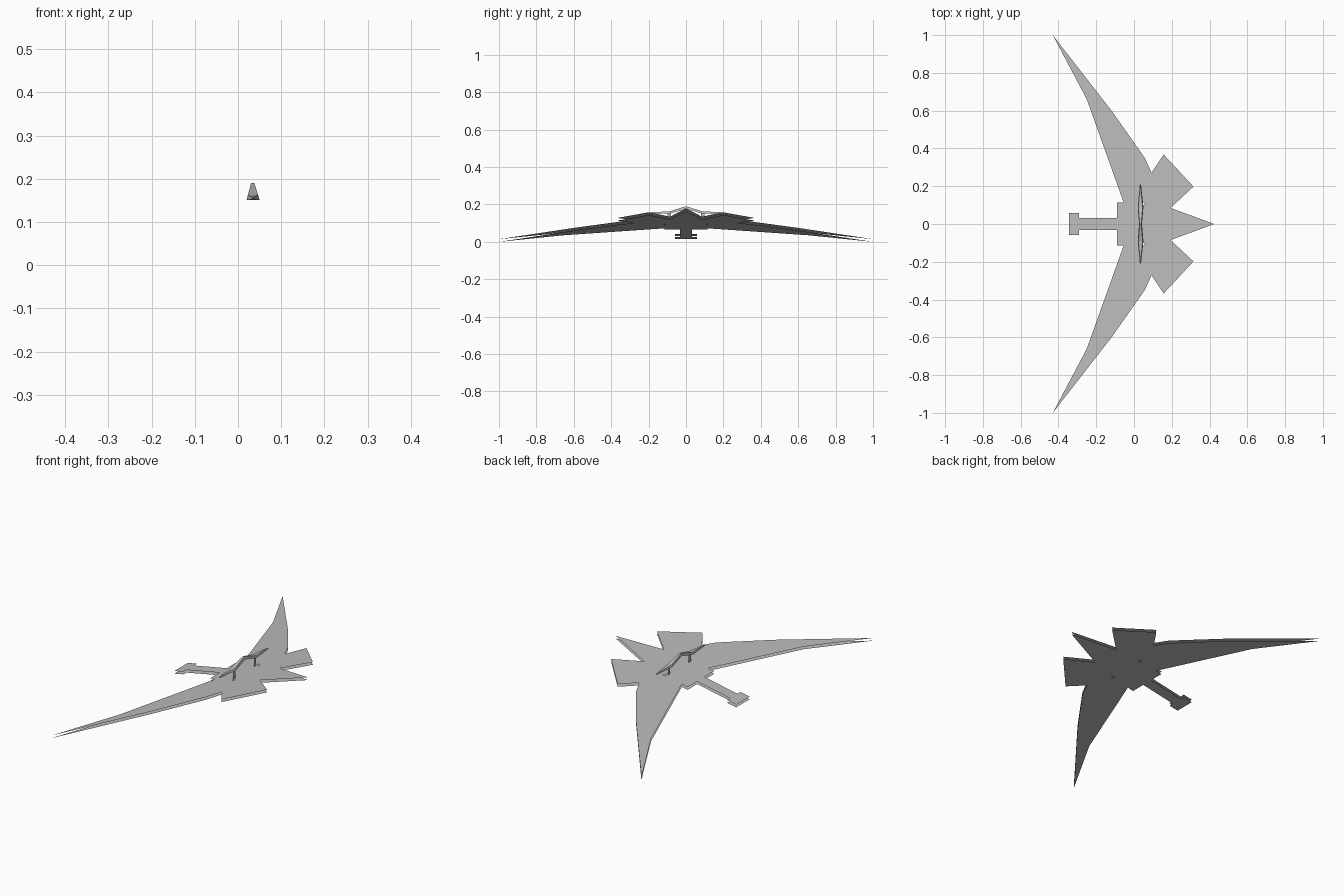
import bpy, bmesh

cube = bpy.data.objects.get("Cube")
if cube:
    bpy.data.objects.remove(cube, do_unlink=True)

# Single grey finish
grey = bpy.data.materials.new("light_grey")
grey.use_nodes = True
COLOR = (0.5, 0.5, 0.5, 1.0)
grey.diffuse_color = COLOR
grey.node_tree.nodes["Principled BSDF"].inputs["Base Color"].default_value = COLOR

SLOPE, DECK, GAP = 0.193, 0.0975, 0.0145   # nose-up tilt, deck height, skin spacing


def deck(x):
    return DECK + SLOPE * x


def finish(name, bm):
    mesh = bpy.data.meshes.new(name)
    bm.to_mesh(mesh)
    bm.free()
    mesh.materials.append(grey)
    obj = bpy.data.objects.new(name, mesh)
    bpy.context.collection.objects.link(obj)
    return obj


def skins(name, outline):
    """Upper and lower skin following the tilted deck plane."""
    bm = bmesh.new()
    for drop, up in ((0, True), (GAP, False)):
        f = bm.faces.new([bm.verts.new((x, y, deck(x) - drop)) for x, y in outline])
        f.normal_update()
        if (f.normal.z > 0) != up:
            f.normal_flip()
    bmesh.ops.triangulate(bm, faces=bm.faces[:])
    return finish(name, bm)


def mirrored(half):
    """Close a half outline across the centre line."""
    return half + [(x, -y) for x, y in reversed(half) if y > 0]


# Hull with pointed nose and small notches beside the struts
skins("hull", mirrored([(-0.09, 0.115), (-0.055, 0.115), (0.042, 0.115), (0.05, 0.095),
                        (0.06, 0.115), (0.193, 0.085), (0.425, 0)]))

# Tail boom with a wider end plate
skins("tail_boom", mirrored([(-0.345, 0.058), (-0.29, 0.058), (-0.29, 0.032), (-0.09, 0.032)]))

# Swept wings and forward fins
WING = [(-0.055, 0.115), (0.042, 0.115), (0.06, 0.115), (0.093, 0.272), (0.057, 0.35),
        (-0.115, 0.595), (-0.43, 1.0), (-0.25, 0.66)]
FIN = [(0.06, 0.115), (0.193, 0.085), (0.315, 0.198), (0.157, 0.368), (0.093, 0.272)]
for side, s in (("far", 1), ("near", -1)):
    skins(f"{side}_wing", [(x, y * s) for x, y in WING])
    skins(f"{side}_fin", [(x, y * s) for x, y in FIN])

    # Flat strut carrying the spoiler
    bm = bmesh.new()
    bm.faces.new([bm.verts.new(p) for p in (
        (0.04, 0.08 * s, deck(0.04)), (0.04, 0.1 * s, deck(0.04)),
        (0.04, 0.1 * s, 0.155), (0.04, 0.08 * s, 0.157))])
    finish(f"{side}_strut", bm)

# Chevron spoiler: sections along y as (y, rear x, front x, bottom z, top z)
SECTIONS = [(-0.21, 0.031, 0.037, 0.152, 0.157), (-0.09, 0.02, 0.05, 0.151, 0.163),
            (0, 0.027, 0.042, 0.175, 0.19),
            (0.09, 0.02, 0.05, 0.151, 0.163), (0.21, 0.031, 0.037, 0.152, 0.157)]
bm = bmesh.new()
rings = [[bm.verts.new(p) for p in ((x0, y, z0), (x1, y, z0),
                                    (x1 - 0.004, y, z1), (x0 + 0.003, y, z1))]
         for y, x0, x1, z0, z1 in SECTIONS]
for a, b in zip(rings, rings[1:]):
    for i in range(4):
        j = (i + 1) % 4
        bm.faces.new((a[i], a[j], b[j], b[i]))
bm.faces.new(rings[0])
bm.faces.new(rings[-1])
bmesh.ops.recalc_face_normals(bm, faces=bm.faces[:])
finish("spoiler", bm)
